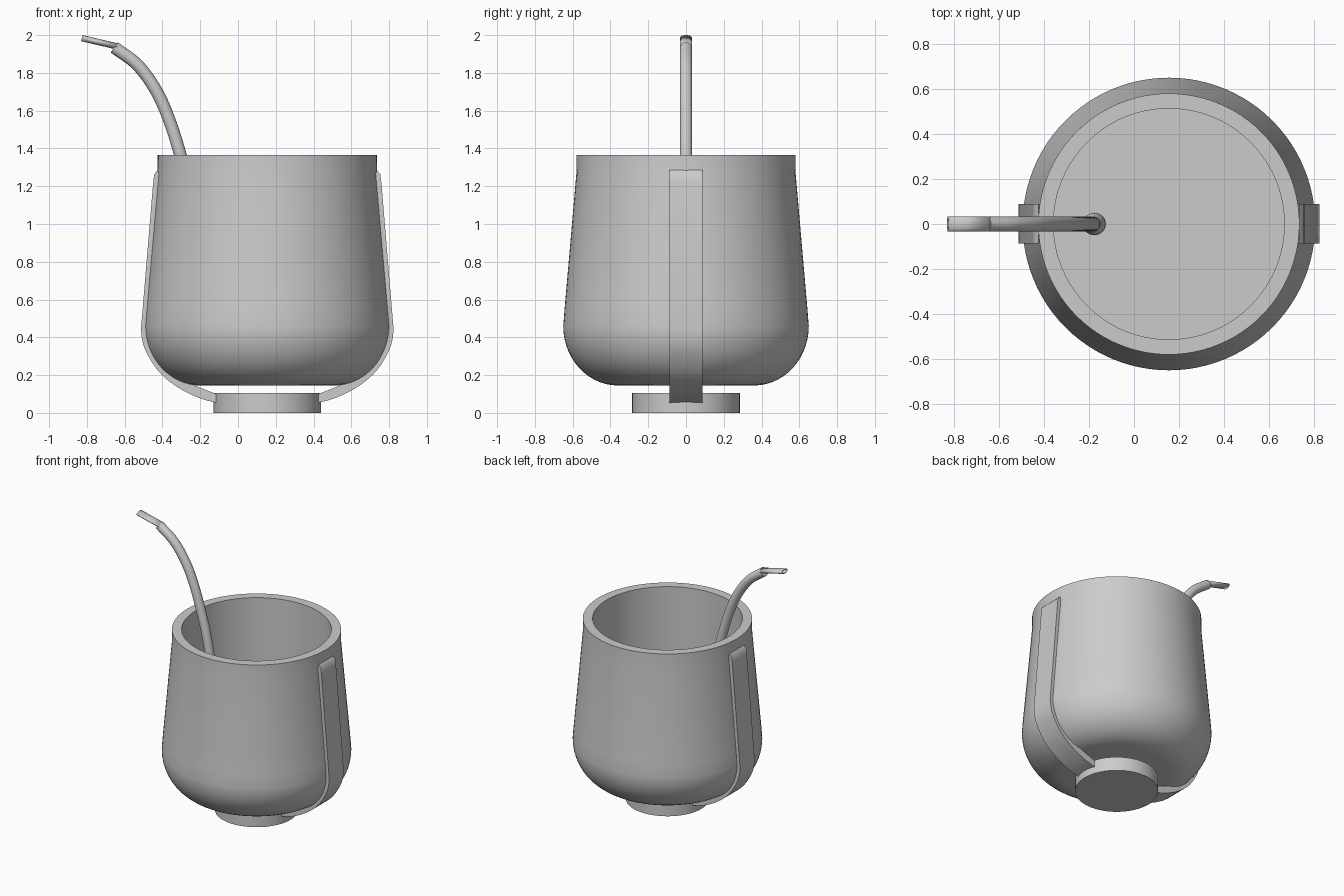
import bpy, bmesh, math
from mathutils import Vector

if "Cube" in bpy.data.objects:
    bpy.data.objects.remove(bpy.data.objects["Cube"])

CX = 0.155  # axis of the cup

grey = bpy.data.materials.new("plain_grey")
grey.use_nodes = True
grey.diffuse_color = (0.6, 0.6, 0.6, 1)
grey.node_tree.nodes["Principled BSDF"].inputs["Base Color"].default_value = (0.6, 0.6, 0.6, 1)


def finish(name, bm, angle=35):
    bmesh.ops.recalc_face_normals(bm, faces=bm.faces)
    me = bpy.data.meshes.new(name)
    bm.to_mesh(me)
    bm.free()
    me.materials.append(grey)
    ob = bpy.data.objects.new(name, me)
    bpy.context.collection.objects.link(ob)
    bpy.ops.object.select_all(action='DESELECT')
    ob.select_set(True)
    bpy.context.view_layer.objects.active = ob
    bpy.ops.object.shade_smooth_by_angle(angle=math.radians(angle))
    return ob


def lathe(name, profile, steps=96):
    """Spin a (radius, z) profile about the cup axis."""
    bm = bmesh.new()
    vs = [bm.verts.new((r, 0, z)) for r, z in profile]
    es = [bm.edges.new(p) for p in zip(vs, vs[1:])]
    bmesh.ops.spin(bm, geom=vs + es, cent=(0, 0, 0), axis=(0, 0, 1),
                   angle=2 * math.pi, steps=steps)
    bmesh.ops.remove_doubles(bm, verts=bm.verts, dist=1e-4)
    bmesh.ops.translate(bm, verts=bm.verts, vec=(CX, 0, 0))
    return finish(name, bm)


def tube(name, path, radii, flat=1.0, sides=24, caps=True):
    """Sweep an ellipse along an (x, z) path; flat squashes it in the path plane."""
    bm = bmesh.new()
    pts = [Vector((x, 0, z)) for x, z in path]
    rings = []
    for i, p in enumerate(pts):
        t = (pts[min(i + 1, len(pts) - 1)] - pts[max(i - 1, 0)]).normalized()
        n = t.cross(Vector((0, 1, 0)))
        ring = []
        for k in range(sides):
            a = 2 * math.pi * k / sides
            ring.append(bm.verts.new(p + radii[i] * (n * math.cos(a) * flat
                                                     + Vector((0, math.sin(a), 0)))))
        rings.append(ring)
    for a, b in zip(rings, rings[1:]):
        for k in range(sides):
            j = (k + 1) % sides
            bm.faces.new((a[k], a[j], b[j], b[k]))
    if caps:
        bm.faces.new(rings[0])
        bm.faces.new(rings[-1])
    return finish(name, bm)


def smooth_path(p, n=6):
    """Catmull-Rom interpolation of a few path points."""
    p = [Vector(q) for q in p]
    p = [2 * p[0] - p[1]] + p + [2 * p[-1] - p[-2]]
    out = []
    for a, b, c, d in zip(p, p[1:], p[2:], p[3:]):
        for i in range(n):
            t = i / n
            out.append(0.5 * (2 * b + (c - a) * t + (2 * a - 5 * b + 4 * c - d) * t * t
                              + (3 * b - a - 3 * c + d) * t ** 3))
    return out + [p[-2]]


# Cup: rounded bottom, tapered wall, straight rim, hollow inside
bottom = [(0.36 + 0.29 * math.sin(a), 0.46 - 0.315 * math.cos(a))
          for a in (math.pi / 2 * i / 14 for i in range(15))]
lathe("cup", [(0, 0.145)] + bottom + [(0.642, 0.56), (0.581, 1.26), (0.58, 1.365),
                                      (0.513, 1.365), (0.513, 0.21), (0, 0.21)])

# Foot disc below the cup
lathe("foot_disc", [(0, 0), (0.285, 0), (0.285, 0.105), (0, 0.105)])

# Side straps running from the foot up the wall
outer = smooth_path([(0.27, 0.053), (0.35, 0.075), (0.43, 0.11), (0.51, 0.16), (0.58, 0.225),
                     (0.635, 0.31), (0.66, 0.375), (0.669, 0.44)], 3)
outer += [Vector(q) for q in ((0.604, 1.22), (0.598, 1.265), (0.58, 1.285))]
inner = [Vector(q) for q in ((0.57, 1.25), (0.64, 0.47), (0.62, 0.36), (0.58, 0.28),
                             (0.53, 0.22), (0.46, 0.175), (0.385, 0.145), (0.27, 0.1))]
for name, side in (("left_strap", 1), ("right_strap", -1)):
    bm = bmesh.new()
    face = bm.faces.new([bm.verts.new((CX + side * q.x, -0.087, q.y)) for q in outer + inner])
    ext = bmesh.ops.extrude_face_region(bm, geom=[face])
    new = [v for v in ext["geom"] if isinstance(v, bmesh.types.BMVert)]
    bmesh.ops.translate(bm, verts=new, vec=(0, 0.175, 0))
    finish(name, bm)

# Bent straw, with a wider filter at its foot
stem = smooth_path([(-0.178, 0.3), (-0.19, 0.6), (-0.22, 0.95), (-0.262, 1.2), (-0.305, 1.365),
                    (-0.36, 1.54), (-0.43, 1.7), (-0.53, 1.84), (-0.655, 1.935)])
tube("straw_stem", stem, [0.033] * len(stem))
tube("straw_filter", [(-0.175, 0.22), (-0.175, 0.25), (-0.177, 0.36), (-0.18, 0.42)],
     [0.04, 0.05, 0.05, 0.033])

# Flattened hollow mouthpiece
a, b = (-0.64, 1.94), (-0.827, 1.984)
tip = tube("straw_mouthpiece", [a, b], [0.033, 0.033], flat=0.5, caps=False)
wall = tip.modifiers.new("wall", 'SOLIDIFY')
wall.thickness = 0.006
wall.offset = -1
